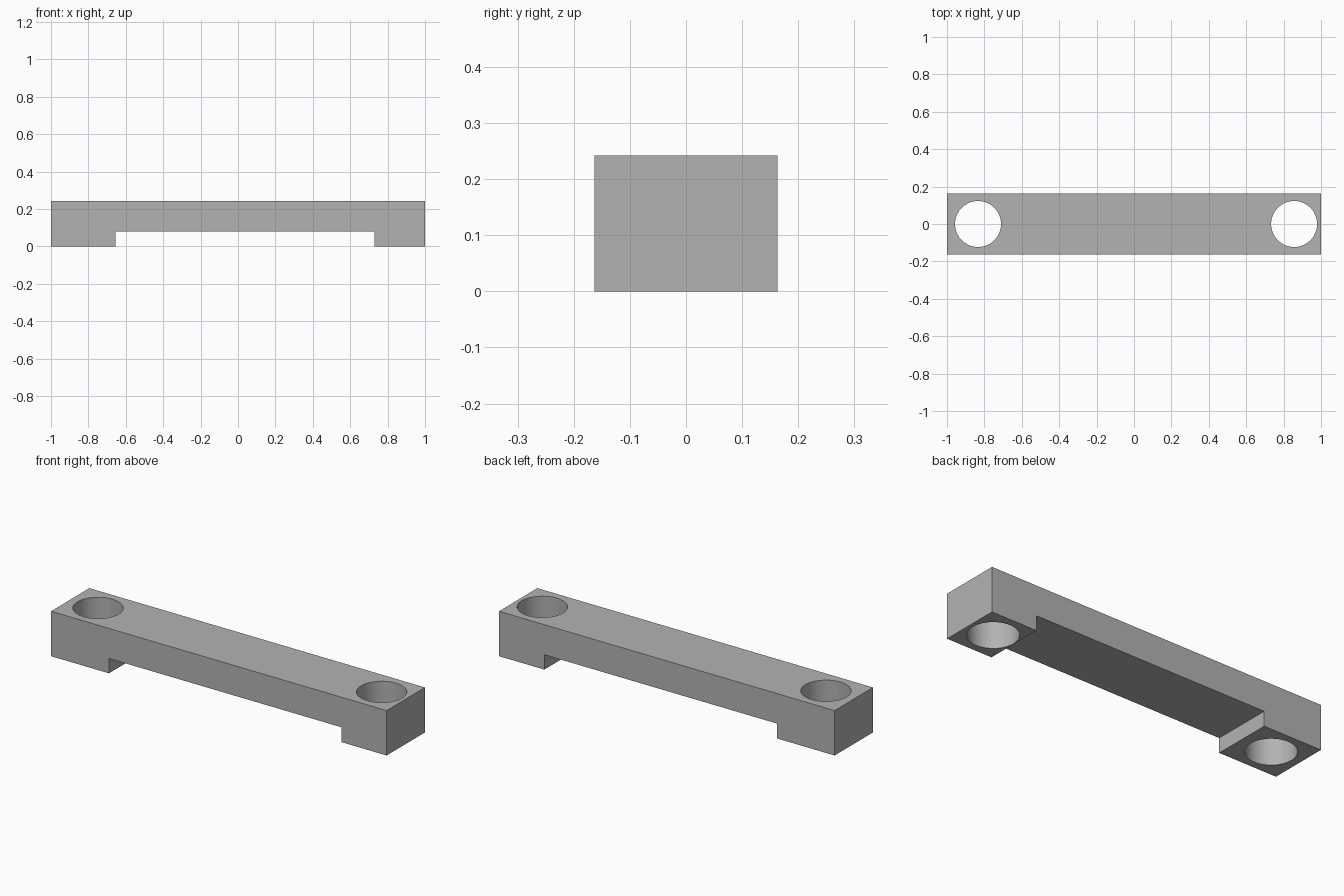
import bpy
import bmesh

cube = bpy.data.objects.get("Cube")
if cube:
    bpy.data.objects.remove(cube, do_unlink=True)

HALF_WIDTH = 0.163
HEIGHT = 0.242
HOLE_RADIUS = 0.123

grey = bpy.data.materials.new("plain grey")
grey.use_nodes = True
colour = (0.45, 0.45, 0.45, 1)
grey.diffuse_color = colour
grey.node_tree.nodes["Principled BSDF"].inputs["Base Color"].default_value = colour

# Bar with two feet: side profile extruded across its width
profile = [(-1, 0), (-0.655, 0), (-0.655, 0.08), (0.73, 0.08),
           (0.73, 0), (1, 0), (1, HEIGHT), (-1, HEIGHT)]
bm = bmesh.new()
side = bm.faces.new([bm.verts.new((x, -HALF_WIDTH, z)) for x, z in profile])
extruded = bmesh.ops.extrude_face_region(bm, geom=[side])["geom"]
bmesh.ops.translate(bm, vec=(0, 2 * HALF_WIDTH, 0),
                    verts=[v for v in extruded if isinstance(v, bmesh.types.BMVert)])
bmesh.ops.recalc_face_normals(bm, faces=bm.faces)
mesh = bpy.data.meshes.new("mounting_bar")
bm.to_mesh(mesh)
bm.free()
mesh.materials.append(grey)
bar = bpy.data.objects.new("mounting_bar", mesh)
bpy.context.collection.objects.link(bar)

# Through hole in each foot
for name, x in (("right_hole_cutter", -0.834), ("left_hole_cutter", 0.856)):
    bpy.ops.mesh.primitive_cylinder_add(vertices=64, radius=HOLE_RADIUS, depth=1,
                                        location=(x, 0, HEIGHT / 2))
    cutter = bpy.context.object
    cutter.name = name
    cutter.data.materials.append(grey)
    cut = bar.modifiers.new(name, "BOOLEAN")
    cut.operation = "DIFFERENCE"
    cut.solver = "EXACT"
    cut.object = cutter
    bpy.ops.object.select_all(action="DESELECT")
    bar.select_set(True)
    bpy.context.view_layer.objects.active = bar
    bpy.ops.object.modifier_apply(modifier=cut.name)
    bpy.data.objects.remove(cutter, do_unlink=True)

# Smooth hole walls, crisp edges
bpy.ops.object.shade_smooth_by_angle(angle=0.5)
